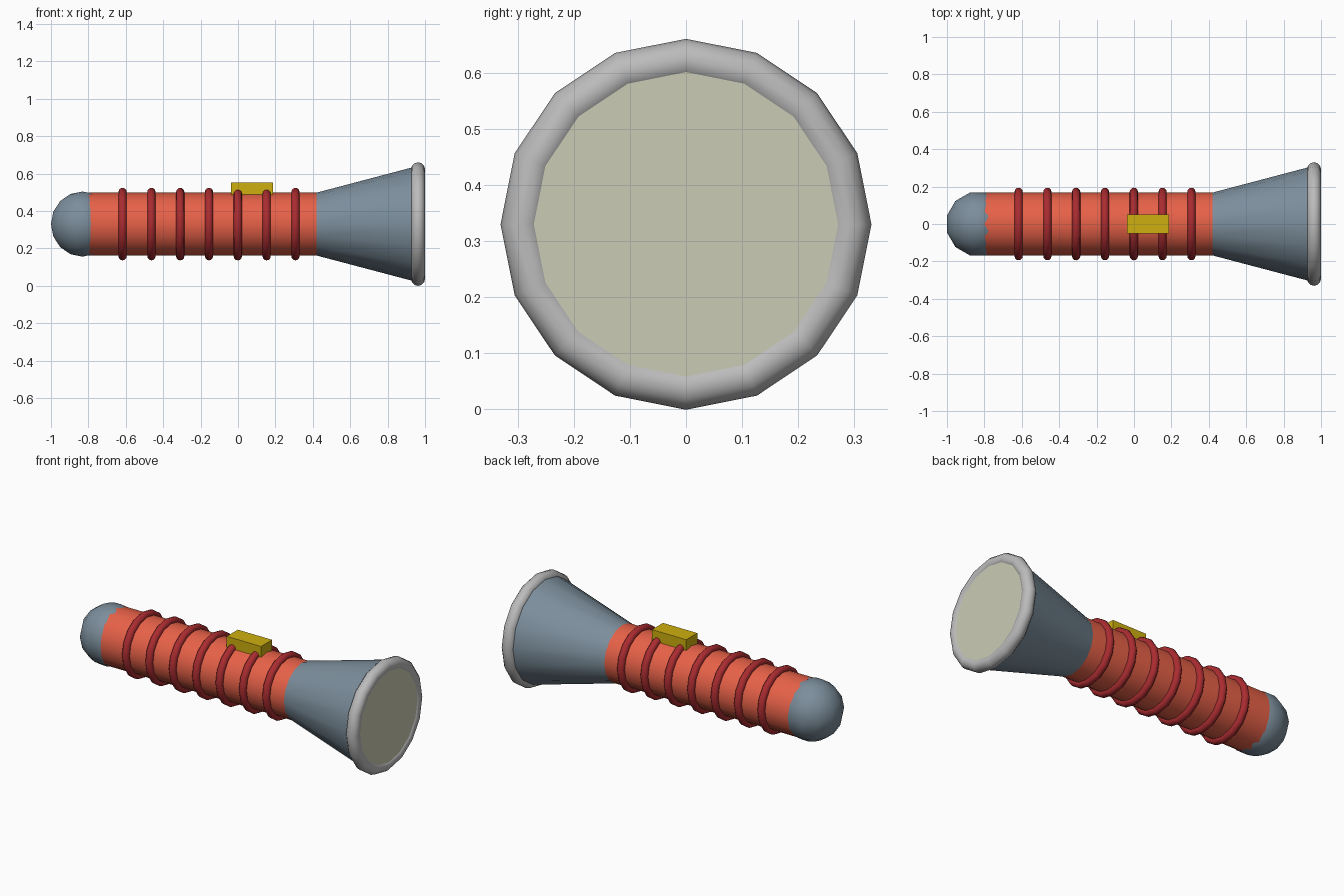
import bpy
import math

AXIS_Z = 0.33
SIDES = 16
ALONG_X = (0, math.pi / 2, 0)

if "Cube" in bpy.data.objects:
    bpy.data.objects.remove(bpy.data.objects["Cube"], do_unlink=True)


def material(name, rgb):
    mat = bpy.data.materials.new(name)
    mat.use_nodes = True
    mat.diffuse_color = (*rgb, 1)
    mat.node_tree.nodes["Principled BSDF"].inputs["Base Color"].default_value = (*rgb, 1)
    return mat


slate = material("slate", (0.2, 0.27, 0.33))
coral = material("coral red", (0.8, 0.12, 0.065))
crimson = material("dark red", (0.4, 0.025, 0.03))
silver = material("silver grey", (0.5, 0.5, 0.5))
glass = material("pale cream", (0.6, 0.6, 0.46))
yellow = material("yellow", (0.62, 0.43, 0.005))


def finish(name, mat, smooth=True):
    obj = bpy.context.object
    obj.name = name
    obj.data.materials.append(mat)
    if smooth:
        bpy.ops.object.shade_smooth_by_angle(angle=math.radians(40))
    return obj


def tube(name, x0, x1, r0, r1, mat):
    bpy.ops.mesh.primitive_cone_add(vertices=SIDES, radius1=r0, radius2=r1, depth=x1 - x0,
                                    location=((x0 + x1) / 2, 0, AXIS_Z), rotation=ALONG_X)
    return finish(name, mat)


def ring(name, x, major, minor, mat):
    bpy.ops.mesh.primitive_torus_add(major_segments=SIDES, minor_segments=12,
                                     major_radius=major, minor_radius=minor,
                                     location=(x, 0, AXIS_Z), rotation=ALONG_X)
    return finish(name, mat)


# Handle, flared head and lens
tube("handle", -0.80, 0.42, 0.168, 0.168, coral)
tube("flared_head", 0.42, 0.962, 0.168, 0.311, slate)
tube("lens", 0.94, 0.992, 0.278, 0.278, glass)
ring("lens_rim", 0.9625, 0.293, 0.0375, silver)

# Grip rings
for i in range(7):
    ring(f"grip_ring_{i + 1}", -0.617 + i * 0.154, 0.172, 0.022, crimson)

# Rounded end cap
bpy.ops.mesh.primitive_uv_sphere_add(segments=12, ring_count=8, radius=0.174,
                                     location=(-0.832, 0, AXIS_Z),
                                     rotation=(0, 0, math.radians(15)))
finish("end_cap", slate)

# Switch
bpy.ops.mesh.primitive_cube_add(size=1, location=(0.075, 0, 0.51))
bpy.context.object.scale = (0.226, 0.104, 0.085)
finish("switch", yellow, smooth=False)
